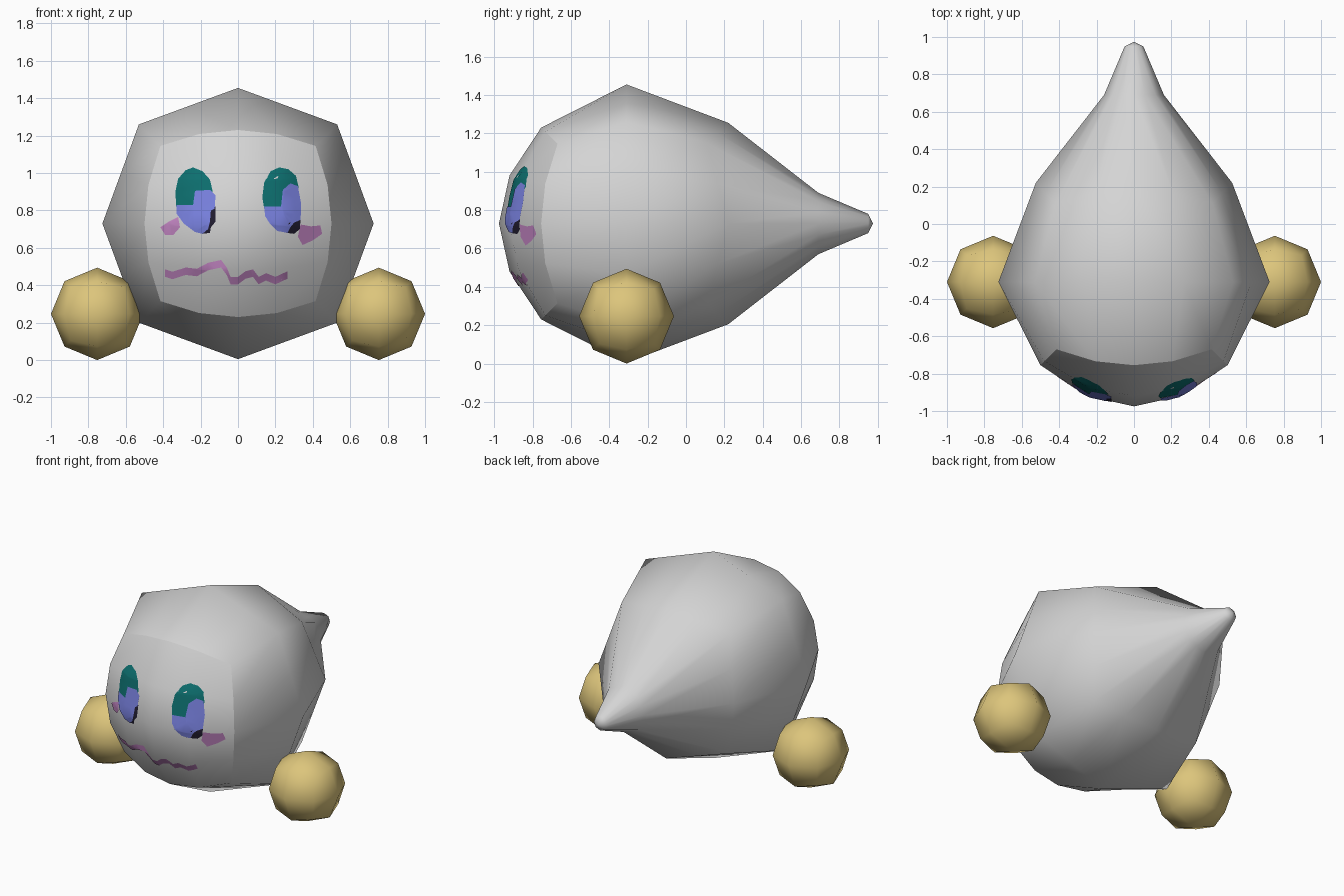
import bpy, bmesh, math
from mathutils import Vector
from mathutils.bvhtree import BVHTree

if "Cube" in bpy.data.objects:
    bpy.data.objects.remove(bpy.data.objects["Cube"])

CZ = 0.73  # height of the body centre


def material(name, rgb):
    m = bpy.data.materials.new(name)
    m.diffuse_color = (*rgb, 1)
    m.use_nodes = True
    m.node_tree.nodes["Principled BSDF"].inputs["Base Color"].default_value = m.diffuse_color
    return m


GREY = material("pale_grey", (0.66, 0.66, 0.66))
GOLD = material("sand_gold", (0.72, 0.56, 0.2))
TEAL = material("deep_teal", (0.004, 0.16, 0.16))
BLUE = material("soft_blue", (0.19, 0.22, 0.74))
DARK = material("near_black", (0.015, 0.012, 0.03))
PINK = material("mauve_pink", (0.6, 0.26, 0.6))


def make_object(name, bm, mat):
    mesh = bpy.data.meshes.new(name)
    for f in bm.faces:
        f.smooth = True
    bm.to_mesh(mesh)
    mesh.materials.append(mat)
    ob = bpy.data.objects.new(name, mesh)
    bpy.context.collection.objects.link(ob)
    return ob


# Body: domed square face panel, rounded middle rings, tapering tail
body = bmesh.new()
grid = {}
for i in range(-2, 3):
    for j in range(-2, 3):
        u, v = i / 2, j / 2
        y = -0.975 + 0.22 * (u * u + v * v) - 0.135 * u * u * v * v
        grid[i, j] = body.verts.new((0.5 * u * (1 - 0.17 * v * v), y,
                                     CZ + 0.5 * v * (1 - 0.17 * u * u)))
panel = [body.faces.new([grid[i, j], grid[i + 1, j], grid[i + 1, j + 1], grid[i, j + 1]])
         for i in range(-2, 2) for j in range(-2, 2)]

rim = ([(i, -2) for i in range(-2, 2)] + [(2, j) for j in range(-2, 2)]
       + [(i, 2) for i in range(2, -2, -1)] + [(-2, j) for j in range(2, -2, -1)])


def ring(y_mid, y_corner, r_mid, r_corner):
    verts = []
    for i, j in rim:
        u, v = i / 2, j / 2
        t = min(abs(u), abs(v))
        side = r_mid + (r_corner - r_mid) * t
        x = u * (side if abs(u) == 1 else r_corner)
        z = v * (side if abs(v) == 1 else r_corner)
        verts.append(body.verts.new((x, y_mid + (y_corner - y_mid) * t, CZ + z)))
    return verts


rings = [[grid[k] for k in rim],
         ring(-0.31, -0.31, 0.725, 0.53),
         ring(0.22, 0.11, 0.525, 0.42),
         ring(0.69, 0.69, 0.16, 0.115),
         ring(0.95, 0.95, 0.05, 0.036)]
n = len(rim)
for a, b in zip(rings, rings[1:]):
    for k in range(n):
        body.faces.new([a[k], a[(k + 1) % n], b[(k + 1) % n], b[k]])
tip = body.verts.new((0, 0.975, CZ))
for k in range(n):
    body.faces.new([rings[-1][k], rings[-1][(k + 1) % n], tip])
bmesh.ops.recalc_face_normals(body, faces=body.faces)
for k in range(n):  # crisp border round the face panel
    body.edges.get((rings[0][k], rings[0][(k + 1) % n])).smooth = False
make_object("body", body, GREY)
surface = BVHTree.FromBMesh(body)

# Feet: low-poly rounded cubes
for side, name in ((-1, "left_foot"), (1, "right_foot")):
    bm = bmesh.new()
    bmesh.ops.create_cube(bm, size=2)
    bmesh.ops.subdivide_edges(bm, edges=bm.edges[:], cuts=1, use_grid_fill=True)
    for v in bm.verts:
        v.co = v.co.normalized() * 0.247 + Vector((side * 0.753, -0.31, 0.247))
    make_object(name, bm, GOLD)


# Painted face details: thin shapes laid on the panel
def decal(name, outline, mat, lift):
    bm = bmesh.new()
    face = bm.faces.new([bm.verts.new((x, 0, z)) for x, z in outline])
    face.normal_update()
    if face.normal.y > 0:
        face.normal_flip()
    bmesh.ops.triangulate(bm, faces=bm.faces[:])
    for axis in (Vector((1, 0, 0)), Vector((0, 0, 1))):
        for s in range(-10, 22):
            bmesh.ops.bisect_plane(bm, geom=bm.verts[:] + bm.edges[:] + bm.faces[:],
                                   plane_co=axis * (s * 0.06 + 0.001), plane_no=axis)
    for v in bm.verts:
        hit = surface.ray_cast(Vector((v.co.x, -2, v.co.z)), Vector((0, 1, 0)))[0]
        v.co.y = hit.y - lift
    make_object(name, bm, mat)


decal("left_eye_top", [(-.33, .82), (-.335, .90), (-.32, .97), (-.28, 1.015), (-.24, 1.03),
                       (-.19, 1.01), (-.15, .965), (-.135, .90), (-.2, .8)], TEAL, 0.003)
decal("left_eye_iris", [(-.33, .83), (-.24, .83), (-.23, .905), (-.15, .91), (-.12, .88),
                        (-.125, .81), (-.145, .80), (-.15, .74), (-.16, .70), (-.19, .675),
                        (-.23, .685), (-.29, .73), (-.33, .785)], BLUE, 0.007)
decal("left_eye_shade", [(-.15, .82), (-.12, .82), (-.12, .74), (-.145, .71), (-.15, .68),
                         (-.19, .675), (-.17, .75)], DARK, 0.005)
decal("right_eye_top", [(.14, .81), (.13, .87), (.14, .95), (.175, 1.01), (.22, 1.03),
                        (.27, 1.02), (.31, .985), (.325, .92), (.25, .8)], TEAL, 0.003)
decal("right_eye_iris", [(.14, .82), (.23, .82), (.24, .91), (.28, .945), (.32, .93),
                         (.337, .84), (.335, .75), (.30, .735), (.28, .71), (.265, .68),
                         (.21, .69), (.17, .73), (.145, .77)], BLUE, 0.007)
decal("right_eye_shade", [(.30, .755), (.335, .755), (.33, .70), (.30, .675), (.26, .68),
                          (.27, .73)], DARK, 0.005)
decal("left_cheek", [(-.415, .71), (-.37, .74), (-.32, .765), (-.31, .71), (-.345, .67),
                     (-.39, .67)], PINK, 0.004)
decal("right_cheek", [(.335, .725), (.39, .715), (.44, .72), (.45, .675), (.40, .64),
                      (.345, .615), (.32, .66)], PINK, 0.004)

# Mouth: wavy band of even height
wave = [(-.39, .465), (-.35, .452), (-.28, .475), (-.22, .468), (-.16, .50), (-.09, .515),
        (-.06, .475), (-.04, .425), (.0, .425), (.04, .455), (.08, .465), (.11, .425),
        (.15, .445), (.20, .425), (.265, .455)]
decal("mouth", [(x, z + .02) for x, z in wave] + [(x, z - .02) for x, z in wave[::-1]],
      PINK, 0.004)
